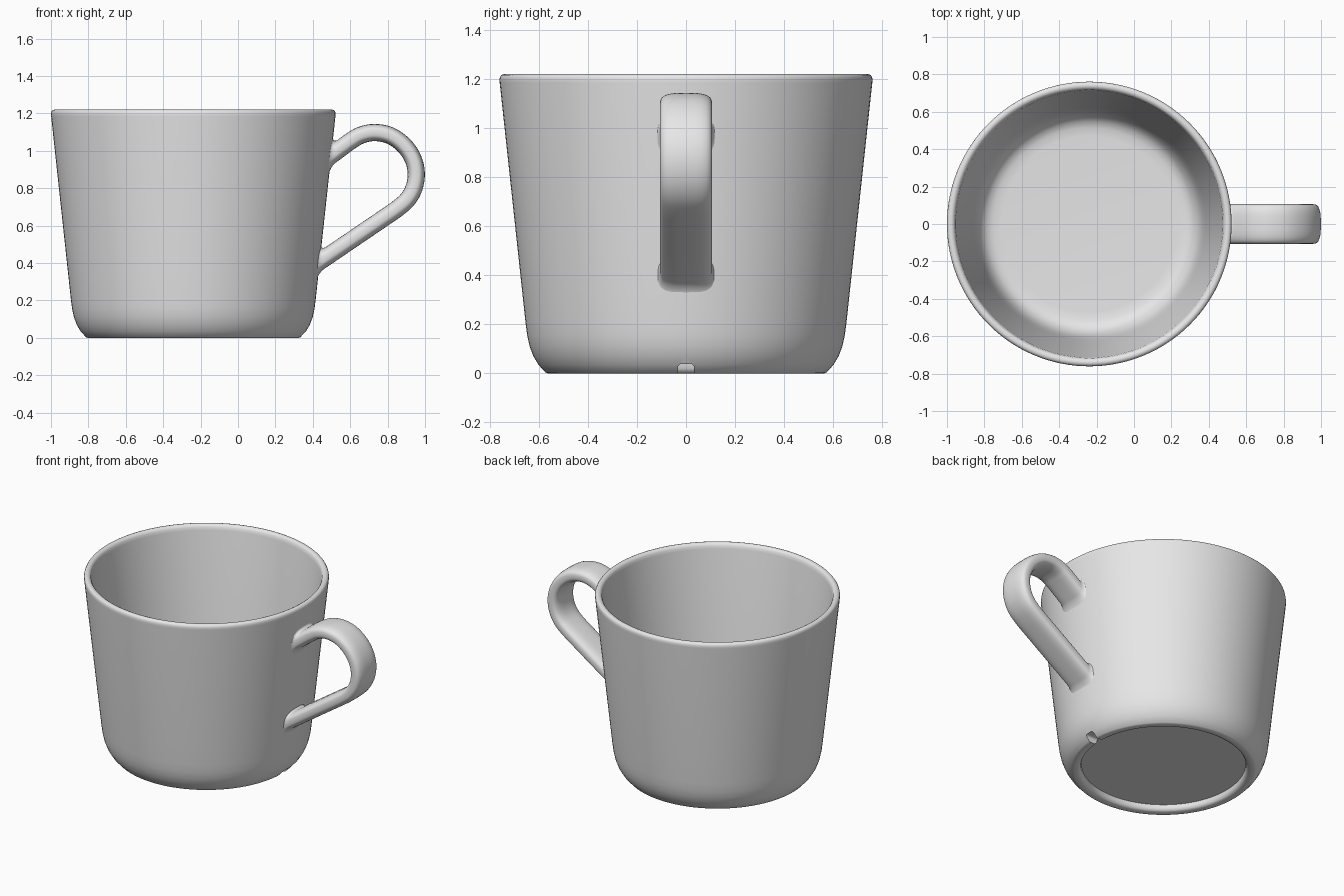
import bpy, bmesh, math
from mathutils import Vector

cube = bpy.data.objects.get("Cube")
if cube:
    bpy.data.objects.remove(cube, do_unlink=True)

CUP_X = -0.239
SEGMENTS = 128

glaze = bpy.data.materials.new("light grey glaze")
glaze.use_nodes = True
GREY = (0.8, 0.8, 0.8, 1)
glaze.diffuse_color = GREY
glaze.node_tree.nodes["Principled BSDF"].inputs["Base Color"].default_value = GREY


def make_object(bm, name):
    bmesh.ops.recalc_face_normals(bm, faces=bm.faces)
    mesh = bpy.data.meshes.new(name)
    bm.to_mesh(mesh)
    bm.free()
    obj = bpy.data.objects.new(name, mesh)
    bpy.context.collection.objects.link(obj)
    mesh.materials.append(glaze)
    return obj


def select_only(obj):
    bpy.ops.object.select_all(action='DESELECT')
    obj.select_set(True)
    bpy.context.view_layer.objects.active = obj


def smooth(obj, angle):
    select_only(obj)
    bpy.ops.object.shade_smooth_by_angle(angle=math.radians(angle))


def bridge(bm, a, b):
    n = len(a)
    for i in range(n):
        bm.faces.new((a[i], a[(i + 1) % n], b[(i + 1) % n], b[i]))


def smooth_path(points, steps):
    """Catmull-Rom curve through the points."""
    p = [2 * points[0] - points[1]] + points + [2 * points[-1] - points[-2]]
    out = []
    for a, b, c, d in zip(p, p[1:], p[2:], p[3:]):
        for k in range(steps):
            t = k / steps
            out.append(0.5 * (2 * b + (c - a) * t + (2 * a - 5 * b + 4 * c - d) * t * t
                              + (3 * b - a - 3 * c + d) * t ** 3))
    return out + [points[-1]]


# Cup: one turned profile (radius, height) from the recessed base round to the floor
profile = [
    (0.511, 0.04), (0.513, 0.02), (0.52, 0.007), (0.532, 0.0), (0.565, 0.0), (0.574, 0.004),
    (0.602, 0.035), (0.623, 0.07), (0.638, 0.11), (0.648, 0.155), (0.655, 0.21),
    (0.669, 0.34), (0.76, 1.185), (0.761, 1.198), (0.759, 1.209), (0.753, 1.217), (0.744, 1.22),
    (0.735, 1.22), (0.725, 1.215), (0.718, 1.205), (0.714, 1.185), (0.622, 0.34), (0.606, 0.23),
    (0.591, 0.175), (0.571, 0.138), (0.547, 0.115), (0.515, 0.103), (0.47, 0.1)]
bm = bmesh.new()
rings = []
for r, z in profile:
    rings.append([bm.verts.new((CUP_X + r * math.cos(a), r * math.sin(a), z))
                  for a in (2 * math.pi * i / SEGMENTS for i in range(SEGMENTS))])
for lower, upper in zip(rings, rings[1:]):
    bridge(bm, lower, upper)
bm.faces.new(rings[0])
bm.faces.new(rings[-1])
cup = make_object(bm, "cup")

# Drain notch cut through the foot ring below the handle
bm = bmesh.new()
bmesh.ops.create_cube(bm, size=1)
for v in bm.verts:
    v.co = (0.33 + v.co.x * 0.2, v.co.y * 0.066, v.co.z * 0.076)
bmesh.ops.bevel(bm, geom=[e for e in bm.edges if abs(e.verts[0].co.x - e.verts[1].co.x) > 0.1],
                offset=0.015, segments=4, profile=0.5, affect='EDGES')
cutter = make_object(bm, "notch_cutter")
cut = cup.modifiers.new("drain_notch", 'BOOLEAN')
cut.operation = 'DIFFERENCE'
cut.solver = 'EXACT'
cut.object = cutter
select_only(cup)
bpy.ops.object.modifier_apply(modifier=cut.name)
bpy.data.objects.remove(cutter, do_unlink=True)
smooth(cup, 40)


# Handle: rounded strap swept along a loop, flaring where it joins the wall
def section(centre, tangent, grow=0.0):
    normal = Vector((-tangent.z, 0, tangent.x))
    out = []
    for i in range(40):
        a = 2 * math.pi * i / 40
        c, s = math.cos(a), math.sin(a)
        y = math.copysign(abs(c) ** (2 / 3), c) * (0.106 + grow * 0.6)
        n = math.copysign(abs(s) ** (2 / 3), s) * (0.046 + grow)
        out.append(centre + normal * n + Vector((0, y, 0)))
    return out


def on_wall(p, direction):
    for _ in range(6):
        radius = 0.669 + (p.z - 0.34) * 0.1077
        wall_x = CUP_X + math.sqrt(radius ** 2 - p.y ** 2) - 0.003
        p = p + direction * ((wall_x - p.x) / direction.x)
    return p


def joint(root, direction, tangent, flare):
    """Rings from the wall outwards, forming a small fillet."""
    out = []
    for k in range(8):
        a = k / 7 * math.pi / 2
        grow, away = flare * (1 - math.sin(a)), 0.04 * (1 - math.cos(a))
        out.append([on_wall(p, direction) + direction * away
                    for p in section(root, tangent, grow)])
    return out


loop = [Vector((x, 0, z)) for x, z in [
    (0.595, 1.048), (0.655, 1.083), (0.73, 1.098), (0.815, 1.081), (0.89, 1.027), (0.937, 0.955),
    (0.953, 0.88), (0.942, 0.805), (0.908, 0.742), (0.85, 0.69), (0.75, 0.621), (0.6, 0.519)]]
path = smooth_path(loop, 5)
top_dir = (loop[0] - Vector((0.5, 0, 0.977))).normalized()
low_dir = (loop[-2] - loop[-1]).normalized()
strap = joint(loop[0], top_dir, top_dir, 0.034)
for i, p in enumerate(path):
    t = (path[min(i + 1, len(path) - 1)] - path[max(i - 1, 0)]).normalized()
    strap.append(section(p, t))
strap += reversed(joint(loop[-1], low_dir, -low_dir, 0.024))

bm = bmesh.new()
rings = [[bm.verts.new(p) for p in ring] for ring in strap]
for a, b in zip(rings, rings[1:]):
    bridge(bm, a, b)
bm.faces.new(rings[0])
bm.faces.new(rings[-1])
smooth(make_object(bm, "handle"), 60)
